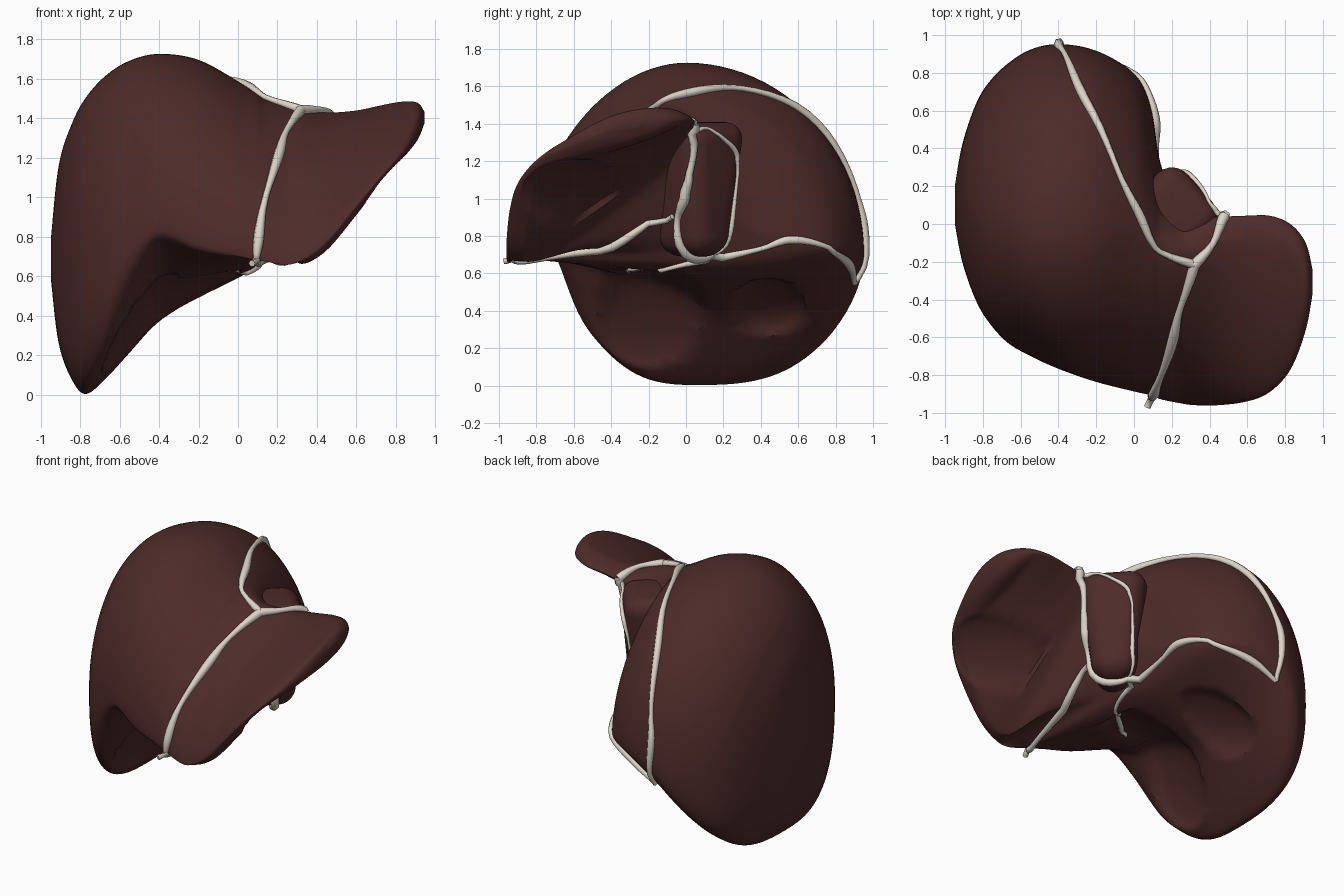
import bpy, bmesh, math
from mathutils import Vector, Matrix
from mathutils.bvhtree import BVHTree

if "Cube" in bpy.data.objects:
    bpy.data.objects.remove(bpy.data.objects["Cube"])


def material(name, rgb):
    m = bpy.data.materials.new(name)
    m.diffuse_color = (*rgb, 1)
    m.use_nodes = True
    m.node_tree.nodes["Principled BSDF"].inputs["Base Color"].default_value = m.diffuse_color
    return m


TISSUE = material("tissue", (0.074, 0.024, 0.022))
CREAM = material("ligament", (0.72, 0.66, 0.58))


def spline(rows, steps):
    """Catmull-Rom interpolation through rows of equal length."""
    r = [Vector(p) for p in rows]
    r = [2 * r[0] - r[1]] + r + [2 * r[-1] - r[-2]]
    out = []
    for i in range(1, len(r) - 2):
        a, b, c, d = r[i - 1:i + 3]
        for s in range(steps):
            t = s / steps
            out.append(0.5 * (2 * b + (c - a) * t + (2 * a - 5 * b + 4 * c - d) * t * t
                              + (3 * b - a - 3 * c + d) * t ** 3))
    return out + [r[-2]]


def lookup(table, x):
    """Linear lookup of a value along x."""
    if x <= table[0][0]:
        return table[0][1]
    for (x0, v0), (x1, v1) in zip(table, table[1:]):
        if x <= x1:
            return v0 + (v1 - v0) * (x - x0) / (x1 - x0)
    return table[-1][1]


def add_object(name, bm, mat):
    me = bpy.data.meshes.new(name)
    bm.to_mesh(me)
    ob = bpy.data.objects.new(name, me)
    bpy.context.collection.objects.link(ob)
    me.materials.append(mat)
    bpy.ops.object.select_all(action='DESELECT')
    ob.select_set(True)
    bpy.context.view_layer.objects.active = ob
    bpy.ops.object.shade_smooth_by_angle(angle=math.radians(40))
    return ob


# Sections along x: x, then (y, z) of the front, top, back and bottom extremes
LARGE_LOBE = [
    (-.952, .02, .70, .10, .75, .18, .68, .10, .62),
    (-.91, -.20, .70, .10, 1.16, .42, .65, .10, .26),
    (-.84, -.40, .73, .05, 1.38, .63, .60, .05, .07),
    (-.77, -.52, .73, .03, 1.51, .75, .58, .05, .00),
    (-.67, -.63, .73, .02, 1.62, .85, .58, .10, .08),
    (-.55, -.70, .74, .00, 1.695, .925, .62, .15, .21),
    (-.40, -.77, .82, .00, 1.73, .955, .70, .20, .37),
    (-.20, -.84, .74, .00, 1.70, .92, .74, .25, .49),
    (.00, -.89, .70, -.02, 1.59, .80, .73, .20, .59),
    (.09, -.91, .68, -.10, 1.53, .62, .76, .05, .65),
]
SMALL_LOBE = [
    (.14, -.93, .67, -.12, 1.50, .32, .85, -.30, .72),
    (.24, -.95, .65, -.15, 1.47, .10, 1.10, -.55, .73),
    (.32, -.96, .68, -.15, 1.45, .04, 1.30, -.83, .66),
    (.45, -.96, .78, -.10, 1.43, .04, 1.37, -.87, .73),
    (.60, -.94, .96, -.08, 1.44, .045, 1.40, -.84, .91),
    (.72, -.89, 1.10, -.08, 1.465, .045, 1.41, -.80, 1.06),
    (.83, -.77, 1.22, -.12, 1.485, .00, 1.42, -.68, 1.19),
    (.91, -.56, 1.31, -.22, 1.48, -.10, 1.42, -.45, 1.29),
    (.947, -.36, 1.39, -.30, 1.43, -.25, 1.41, -.32, 1.38),
]
# Fullness of each quarter of the section along x
FRONT_UP = [(-.9, 2), (-.4, 1.9), (0, 1.75), (.25, 1.42), (.85, 1.33), (.95, 1.9)]
BACK_UP = [(-.2, 2), (0, 1.85), (.09, 1.7), (.3, 1.8)]
BACK_LOW = [(-.67, 2.8), (-.55, 2.5), (-.2, 1.8), (.1, 1.5), (.3, 1.1), (.8, 1.1), (.95, 2)]
FRONT_LOW = [(-.67, 2.7), (-.55, 1.8), (-.4, 1.15), (0, 1.3), (.1, 1.5), (.24, 2)]


def section(row, n=24):
    x, yf, zf, yt, zt, yb, zb, yo, zo = row
    # each quarter runs from a side extreme to a top/bottom extreme
    quarters = [(yf, zf, yt, zt, FRONT_UP, False), (yb, zb, yt, zt, BACK_UP, True),
                (yb, zb, yo, zo, BACK_LOW, False), (yf, zf, yo, zo, FRONT_LOW, True)]
    pts = []
    for ys, zs, yc, zc, table, flip in quarters:
        e = 2 / lookup(table, x)
        for i in range(n):
            a = math.pi / 2 * ((n - i) if flip else i) / n
            c, s = max(0, math.cos(a)), max(0, math.sin(a))
            pts.append((x, yc + (ys - yc) * c ** e, zs + (zc - zs) * s ** e))
    return pts


# Body: both lobes as one loft
body = bmesh.new()
rings = [[body.verts.new(p) for p in section(r)] for r in spline(LARGE_LOBE + SMALL_LOBE, 8)]
for ra, rb in zip(rings, rings[1:]):
    for i in range(len(ra)):
        j = (i + 1) % len(ra)
        body.faces.new((ra[i], ra[j], rb[j], rb[i]))
body.faces.new(rings[0])
body.faces.new(rings[-1])
bmesh.ops.recalc_face_normals(body, faces=body.faces)
for _ in range(5):
    bmesh.ops.smooth_vert(body, verts=body.verts, factor=.5,
                          use_axis_x=True, use_axis_y=True, use_axis_z=True)
body.normal_update()

# Hollows on the underside: y, z, radii, depth, x range
HOLLOWS = [(-.2, .38, .27, .28, .08, -.8, .0),
           (.44, .42, .20, .15, .06, -.8, .2),
           (-.6, 1.03, .28, .18, .04, .4, .9)]
moves = []
for v in body.verts:
    for y, z, ry, rz, depth, x0, x1 in HOLLOWS:
        d = ((v.co.y - y) / ry) ** 2 + ((v.co.z - z) / rz) ** 2
        if d < 1 and x0 < v.co.x < x1 and v.normal.x > .05 and v.normal.z < -.1:
            moves.append((v, v.normal * -depth * math.sqrt(1 - d)))
for v, m in moves:
    v.co += m
body.normal_update()
add_object("liver_body", body, TISSUE)

# Caudate lobe: rounded block at the back between the lobes, narrower below
caudate = bmesh.new()
bmesh.ops.create_cube(caudate, size=2)
for v in caudate.verts:
    if v.co.z < 0:
        v.co.x *= .75
        v.co.y *= .6
bmesh.ops.transform(caudate, verts=caudate.verts, matrix=(
    Matrix.Translation((.18, .04, 1.05)) @ Matrix.Rotation(math.radians(42), 4, 'Z')
    @ Matrix.Diagonal((.235, .22, .36, 1))))
bmesh.ops.bevel(caudate, geom=caudate.edges[:], offset=.11, segments=6, profile=.5,
                affect='EDGES')
caudate.normal_update()
add_object("caudate_lobe", caudate, TISSUE)

# Ligaments: tapered cords laid on the surface
trees = [BVHTree.FromBMesh(b) for b in (body, caudate)]


def ligament(name, path, width=.024, free_end=None):
    pts = []
    for p in spline(path, 6):
        hit = min((t.find_nearest(p) for t in trees), key=lambda h: h[3])
        pts.append(hit[0] + hit[1] * .01)
    if free_end:
        pts.append(Vector(free_end))
    cu = bpy.data.curves.new(name, 'CURVE')
    cu.dimensions = '3D'
    cu.bevel_depth = width
    cu.bevel_resolution = 1
    cu.use_fill_caps = True
    sp = cu.splines.new('POLY')
    sp.points.add(len(pts) - 1)
    for i, p in enumerate(pts):
        sp.points[i].co = (*p, 1)
        sp.points[i].radius = .85 + .2 * math.cos(i * math.pi / 6)
    cu.materials.append(CREAM)
    bpy.context.collection.objects.link(bpy.data.objects.new(name, cu))


joint, tail = (.33, -.23, 1.48), (.08, -.95, .67)
porta, corner = (.15, .15, .66), (-.38, .93, .52)
ligament("falciform_ligament", [joint, (.25, -.45, 1.35), (.2, -.6, 1.2),
                                (.14, -.79, 1.0), (.1, -.92, .8), tail], .027, (.07, -.97, .665))
ligament("upper_coronary_ligament", [joint, (.15, -.15, 1.54), (.04, .03, 1.57), (-.1, .3, 1.58),
                                     (-.28, .7, 1.4), (-.37, .93, 1.05), (-.4, .98, .85), corner])
ligament("left_triangular_ligament", [joint, (.42, -.1, 1.44), (.48, .05, 1.4)], .028)
ligament("fissure_ligament", [(.48, .05, 1.4), (.46, .03, 1.2), (.42, -.03, 1.0),
                              (.36, -.08, .88), (.25, .03, .72), porta], .028)
ligament("caudate_edge", [(.45, .06, 1.37), (.38, .12, 1.36), (.3, .28, 1.25),
                          (.25, .3, 1.1), (.22, .28, .85), porta], .014)
ligament("lower_coronary_ligament", [porta, (.12, .4, .73), (.09, .55, .78), (.02, .75, .74),
                                     (-.2, .88, .64), corner])
ligament("round_ligament", [tail, (.12, -.8, .68), (.2, -.4, .76), (.33, -.1, .9)])
ligament("porta_cord", [porta, (.05, -.1, .65), (-.1, -.25, .67), (-.22, -.35, .71)], .018)
